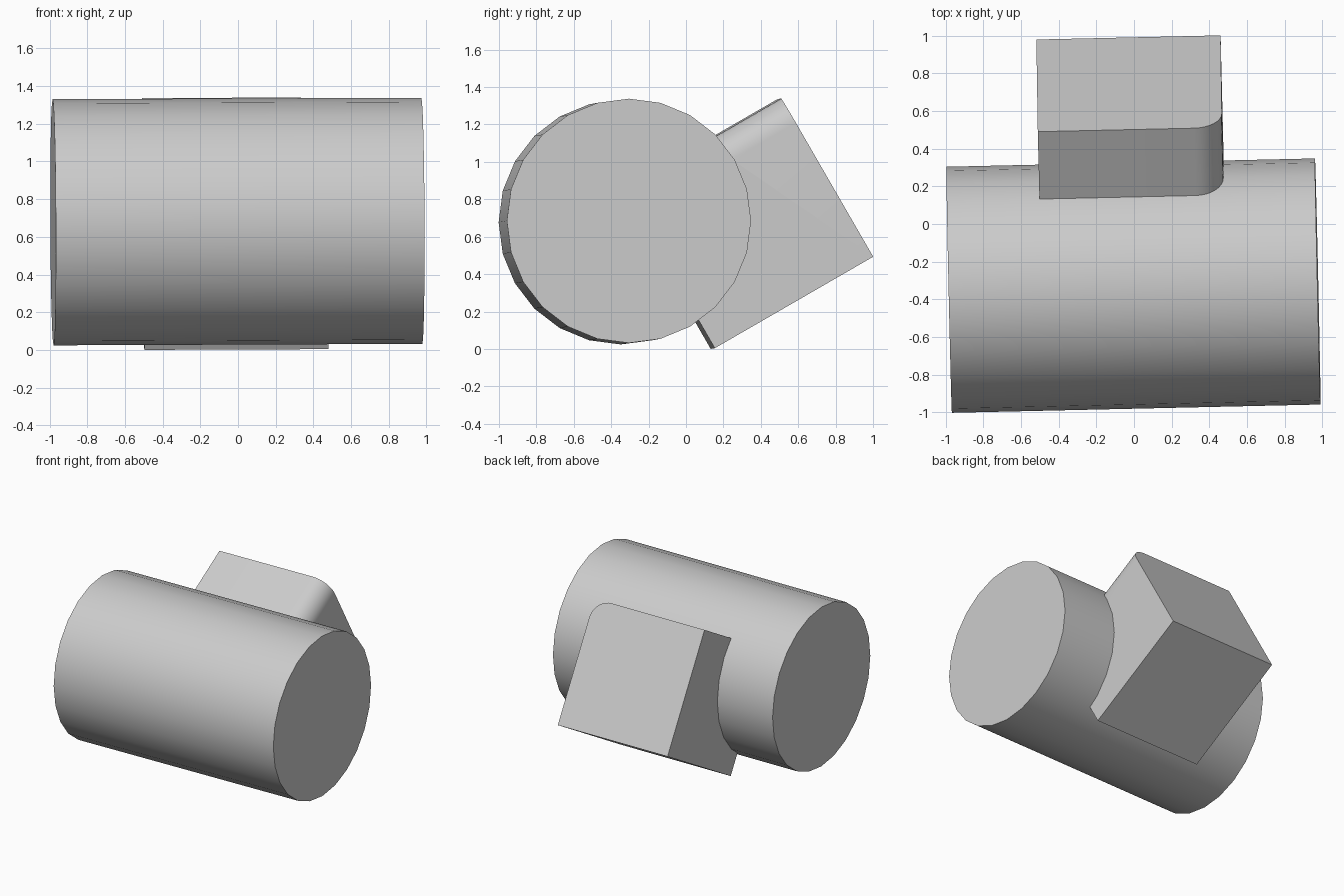
import bpy
import bmesh
import math
from mathutils import Matrix, Euler

if "Cube" in bpy.data.objects:
    bpy.data.objects.remove(bpy.data.objects["Cube"])

grey = bpy.data.materials.new("plain grey")
grey.diffuse_color = (0.6, 0.6, 0.6, 1)
grey.use_nodes = True
grey.node_tree.nodes["Principled BSDF"].inputs["Base Color"].default_value = grey.diffuse_color

# slight skew shared by both parts
TILT = Euler((0, -0.004, 0.0225)).to_matrix().to_4x4()


def finish(name, bm, location, local_rotation):
    bm.transform(Matrix.Translation(location) @ TILT @ local_rotation)
    bmesh.ops.recalc_face_normals(bm, faces=bm.faces)
    mesh = bpy.data.meshes.new(name)
    bm.to_mesh(mesh)
    bm.free()
    mesh.materials.append(grey)
    obj = bpy.data.objects.new(name, mesh)
    bpy.context.collection.objects.link(obj)
    return obj


# drum lying along x
bm = bmesh.new()
bmesh.ops.create_cone(bm, cap_ends=True, segments=24, radius1=0.653,
                      radius2=0.653, depth=1.957)
drum = finish("drum", bm, (-0.003, -0.327, 0.681),
              Matrix.Rotation(math.radians(90), 4, 'Y'))

# tilted block with one rounded upper edge
SIZE = 0.978
bm = bmesh.new()
bmesh.ops.create_cube(bm, size=SIZE)
edge = [e for e in bm.edges if all(v.co.x > 0 and v.co.z > 0 for v in e.verts)]
bmesh.ops.bevel(bm, geom=edge, offset=0.15, segments=8, profile=0.5,
                affect='EDGES')
block = finish("block", bm, (-0.015, 0.322, 0.670),
               Matrix.Rotation(math.radians(30), 4, 'X'))

# trim away the part of the block buried in the drum
trim = block.modifiers.new("trim", 'BOOLEAN')
trim.operation = 'DIFFERENCE'
trim.solver = 'EXACT'
trim.object = drum
bpy.context.view_layer.objects.active = block
bpy.ops.object.modifier_apply(modifier=trim.name)

# smooth the round surfaces and keep the rims sharp
for obj in (drum, block):
    bpy.ops.object.select_all(action='DESELECT')
    obj.select_set(True)
    bpy.context.view_layer.objects.active = obj
    bpy.ops.object.shade_smooth_by_angle(angle=math.radians(30))
